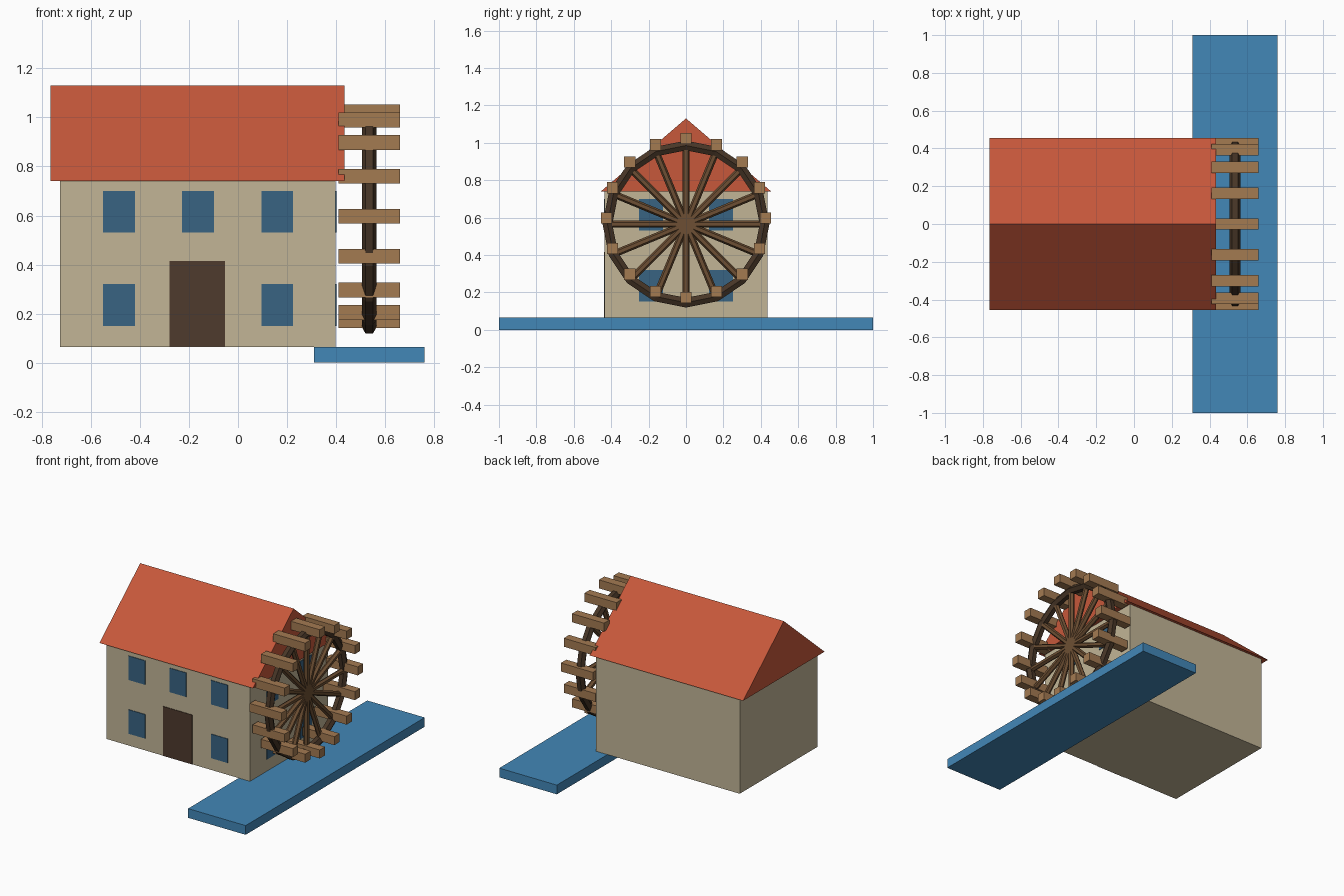
import bpy, bmesh, math
from mathutils import Matrix, Vector

if "Cube" in bpy.data.objects:
    bpy.data.objects.remove(bpy.data.objects["Cube"], do_unlink=True)


def material(name, *srgb):
    lin = [((c + 0.055) / 1.055) ** 2.4 for c in srgb] + [1]
    mat = bpy.data.materials.new(name)
    mat.use_nodes = True
    mat.diffuse_color = lin
    mat.node_tree.nodes["Principled BSDF"].inputs["Base Color"].default_value = lin
    return mat


WALL = material("stone wall", 0.76, 0.71, 0.59)
ROOF = material("red roof", 0.78, 0.345, 0.23)
WATER = material("blue water", 0.26, 0.53, 0.72)
GLASS = material("window blue", 0.22, 0.39, 0.51)
DOOR = material("dark door wood", 0.31, 0.23, 0.18)
RIM = material("dark rim wood", 0.28, 0.21, 0.15)
SPOKE = material("spoke wood", 0.43, 0.31, 0.20)
PADDLE = material("paddle wood", 0.64, 0.48, 0.32)


def finish(name, bm, mat):
    bmesh.ops.recalc_face_normals(bm, faces=bm.faces)
    mesh = bpy.data.meshes.new(name)
    bm.to_mesh(mesh)
    bm.free()
    mesh.materials.append(mat)
    obj = bpy.data.objects.new(name, mesh)
    bpy.context.collection.objects.link(obj)
    return obj


def add_box(bm, x, y, z):
    """Box from (min, max) pairs along each axis."""
    lo, hi = Vector((x[0], y[0], z[0])), Vector((x[1], y[1], z[1]))
    matrix = Matrix.Translation((lo + hi) / 2) @ Matrix.Diagonal((*(hi - lo), 1))
    bmesh.ops.create_cube(bm, size=1, matrix=matrix)


def box(name, mat, x, y, z):
    bm = bmesh.new()
    add_box(bm, x, y, z)
    return finish(name, bm, mat)


# River and house body
box("river", WATER, (0.31, 0.76), (-1, 1), (0, 0.065))
box("house_walls", WALL, (-0.725, 0.398), (-0.435, 0.435), (0.065, 0.74))

# Gabled roof, a triangle extruded along x
bm = bmesh.new()
gable = [bm.verts.new((-0.765, y, z)) for y, z in ((-0.455, 0.74), (0.455, 0.74), (0, 1.13))]
face = bm.faces.new(gable)
extruded = bmesh.ops.extrude_face_region(bm, geom=[face], use_keep_orig=True)
bmesh.ops.translate(bm, vec=(1.2, 0, 0),
                    verts=[v for v in extruded["geom"] if isinstance(v, bmesh.types.BMVert)])
finish("roof", bm, ROOF)

# Door and windows as thin plates
PLATE = 0.004
box("front_door", DOOR, (-0.28, -0.052), (-0.435 - PLATE, -0.435), (0.066, 0.415))

LOWER, UPPER = (0.15, 0.32), (0.53, 0.70)
bm = bmesh.new()
for x, rows in ((-0.485, (LOWER, UPPER)), (-0.163, (UPPER,)), (0.16, (LOWER, UPPER))):
    for row in rows:
        add_box(bm, (x - 0.065, x + 0.065), (-0.435 - PLATE, -0.435), row)
finish("front_windows", bm, GLASS)

bm = bmesh.new()
for y in (-0.187, 0.187):
    for row in (LOWER, UPPER):
        add_box(bm, (0.398, 0.398 + PLATE), (y - 0.065, y + 0.065), row)
finish("side_windows", bm, GLASS)

# Water wheel
COUNT = 16
WHEEL_X, WHEEL_Z, RADIUS = 0.535, 0.565, 0.42
angles = [math.tau * i / COUNT for i in range(COUNT)]

# Rim: hexagonal section swept round the axle direction
bm = bmesh.new()
sections = []
for a in angles:
    loop = []
    for k in range(6):
        t = math.tau * k / 6
        r = RADIUS + 0.03 * math.sin(t)
        loop.append(bm.verts.new((WHEEL_X + 0.03 * math.cos(t),
                                  r * math.cos(a), WHEEL_Z + r * math.sin(a))))
    sections.append(loop)
for i, loop in enumerate(sections):
    after = sections[(i + 1) % COUNT]
    for k in range(6):
        n = (k + 1) % 6
        bm.faces.new((loop[k], loop[n], after[n], after[k]))
finish("wheel_rim", bm, RIM)

# Spokes: full-diameter rods crossing at the centre
bm = bmesh.new()
for a in angles[:COUNT // 2]:
    matrix = Matrix.Translation((WHEEL_X, 0, WHEEL_Z)) @ Matrix.Rotation(a, 4, "X")
    bmesh.ops.create_cone(bm, cap_ends=True, segments=6, radius1=0.019, radius2=0.019,
                          depth=2 * RADIUS, matrix=matrix)
finish("wheel_spokes", bm, SPOKE)

# Paddles: level beams, set slightly above the rim centre
bm = bmesh.new()
for a in angles:
    y, z = 0.425 * math.cos(a), 0.597 + 0.425 * math.sin(a)
    add_box(bm, (0.41, 0.66), (y - 0.03, y + 0.03), (z - 0.03, z + 0.03))
finish("wheel_paddles", bm, PADDLE)
